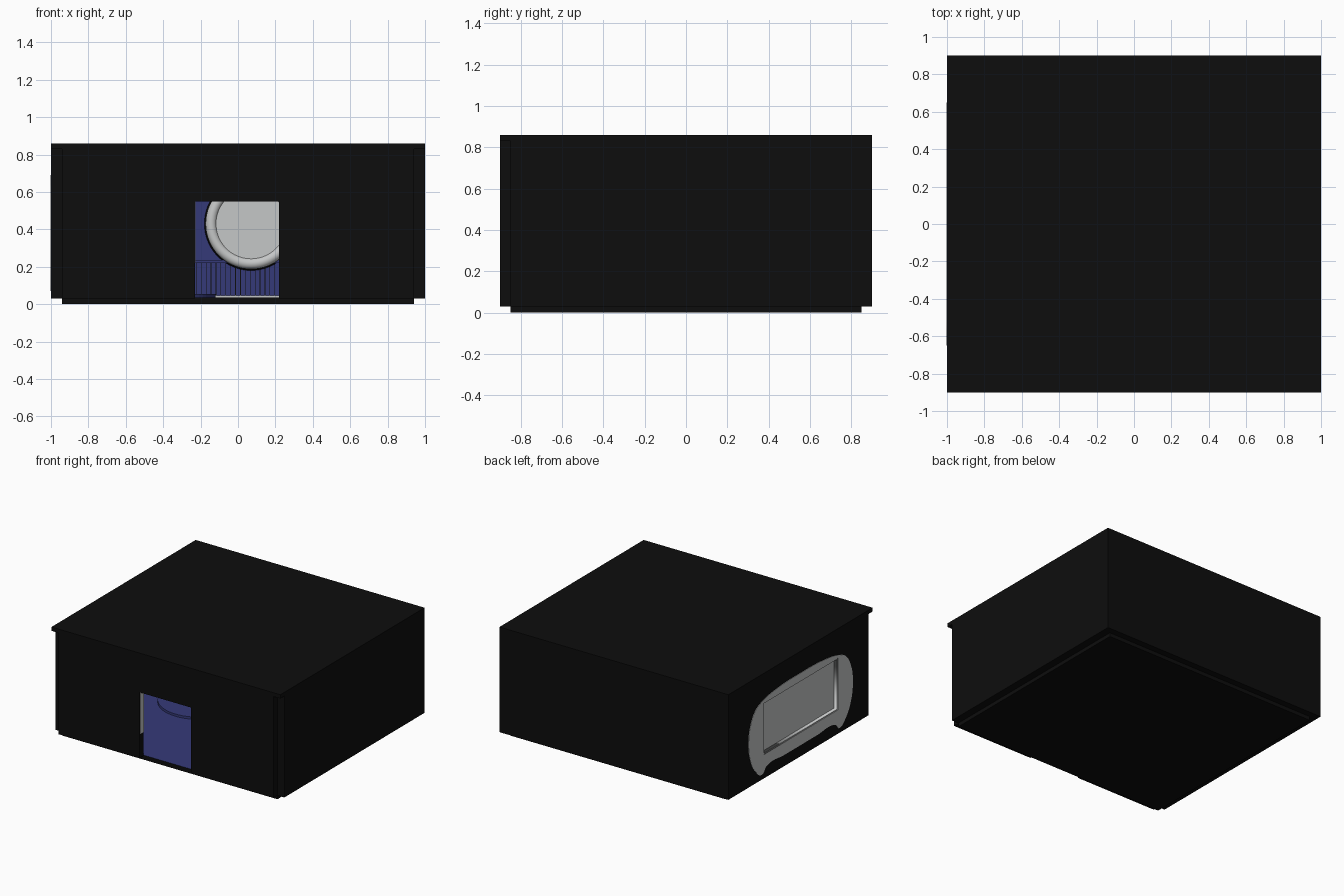
import bpy, bmesh, math
from mathutils import Matrix

if "Cube" in bpy.data.objects:
    bpy.data.objects.remove(bpy.data.objects["Cube"])


def mat(name, rgb):
    m = bpy.data.materials.new(name)
    m.diffuse_color = (*rgb, 1)
    m.use_nodes = True
    m.node_tree.nodes["Principled BSDF"].inputs["Base Color"].default_value = m.diffuse_color
    return m


BLACK = mat("black", (0.004, 0.004, 0.004))
BLUE = mat("navy_blue", (0.036, 0.042, 0.19))
GREY = mat("light_grey", (0.56, 0.57, 0.57))


def finish(name, bm, *mats):
    me = bpy.data.meshes.new(name)
    bm.to_mesh(me)
    bm.free()
    for m in mats:
        me.materials.append(m)
    ob = bpy.data.objects.new(name, me)
    bpy.context.collection.objects.link(ob)
    return ob


def box(name, x, y, z, m, inner=None):
    """Box from (min, max) ranges; faces along 'inner' direction become blue."""
    bm = bmesh.new()
    bmesh.ops.create_cube(bm, size=1)
    for v in bm.verts:
        v.co = [r[0] + (c + 0.5) * (r[1] - r[0]) for c, r in zip(v.co, (x, y, z))]
    bm.normal_update()
    if inner:
        for f in bm.faces:
            if sum(a * b for a, b in zip(f.normal, inner)) > 0.9:
                f.material_index = 1
    return finish(name, bm, m, BLUE)


def disc(name, r, depth, matrix, m, seg=64):
    bm = bmesh.new()
    bmesh.ops.create_cone(bm, cap_ends=True, segments=seg, radius1=r, radius2=r,
                          depth=depth, matrix=matrix)
    return finish(name, bm, m)


def ring(name, loc, R, r, m):
    bpy.ops.mesh.primitive_torus_add(location=loc, rotation=(math.pi / 2, 0, 0), major_radius=R,
                                     minor_radius=r, major_segments=64, minor_segments=16)
    ob = bpy.context.object
    ob.name = name
    ob.data.materials.append(m)
    bpy.ops.object.shade_smooth_by_angle()


def side_plate(name, loops, x, half, m):
    """Flat plate in the YZ plane; later loops cut holes in the first."""
    cu = bpy.data.curves.new(name, 'CURVE')
    cu.dimensions = '2D'
    cu.fill_mode = 'BOTH'
    cu.extrude = half
    cu.resolution_u = 8
    for pts, smooth in loops:
        s = cu.splines.new('BEZIER')
        s.bezier_points.add(len(pts) - 1)
        for bp, (a, b) in zip(s.bezier_points, pts):
            bp.co = (a, b, 0)
            bp.handle_left_type = bp.handle_right_type = 'AUTO' if smooth else 'VECTOR'
        s.use_cyclic_u = True
    cu.materials.append(m)
    ob = bpy.data.objects.new(name, cu)
    bpy.context.collection.objects.link(ob)
    ob.matrix_world = Matrix(((0, 0, 1, x), (1, 0, 0, 0), (0, 1, 0, 0), (0, 0, 0, 1)))
    bpy.ops.object.select_all(action='DESELECT')
    ob.select_set(True)
    bpy.context.view_layer.objects.active = ob
    bpy.ops.object.convert(target='MESH')


def rect(w, z0, z1):
    return [(-w, z0), (w, z0), (w, z1), (-w, z1)]


# Floor, roof and walls: the front corners stay notched
Z = (0.03, 0.83)
box("floor", (-0.94, 0.94), (-0.85, 0.85), (0, 0.035), BLACK, (0, 0, 1))
box("roof", (-1, 1), (-0.9, 0.9), (0.83, 0.86), BLACK)
box("back_wall", (-1, 1), (0.85, 0.9), Z, BLACK, (0, -1, 0))
box("right_wall", (0.94, 1), (-0.85, 0.85), Z, BLACK, (-1, 0, 0))

# Front wall around the doorway
F = (-0.9, -0.85)
box("front_wall_left", (-0.94, -0.23), F, Z, BLACK, (0, 1, 0))
box("front_wall_right", (0.22, 0.94), F, Z, BLACK, (0, 1, 0))
box("front_wall_lintel", (-0.23, 0.22), F, (0.55, 0.83), BLACK, (0, 1, 0))
box("door_jamb_panel", (-0.23, -0.226), (-0.895, -0.85), (0.22, 0.55), GREY)

# Left wall around the window
L = (-1, -0.94)
W, W0, W1 = 0.465, 0.22, 0.63
box("left_wall_lower", L, (-0.85, 0.85), (0.03, W0), BLACK, (1, 0, 0))
box("left_wall_upper", L, (-0.85, 0.85), (W1, 0.83), BLACK, (1, 0, 0))
box("left_wall_front", L, (-0.85, -W), (W0, W1), BLACK, (1, 0, 0))
box("left_wall_back", L, (W, 0.85), (W0, W1), BLACK, (1, 0, 0))

# Window: pale rounded surround, recessed frame and pane
half = [(0, 0.69), (0.3, 0.68), (0.47, 0.65), (0.56, 0.61), (0.63, 0.5), (0.65, 0.38),
        (0.63, 0.24), (0.57, 0.13), (0.48, 0.07), (0.43, 0.115), (0.2, 0.12), (0, 0.12)]
outline = half + [(-a, b) for a, b in reversed(half[1:-1])]
side_plate("window_surround", [(outline, True), (rect(W, W0, W1), False)], -1, 0.003, GREY)
side_plate("window_frame", [(rect(W, W0, W1), False),
                            (rect(W - 0.008, W0 + 0.008, W1 - 0.008), False)], -0.98, 0.02, GREY)
box("window_pane", (-0.972, -0.965), (-W, W), (W0, W1), GREY)

# Back wall wainscot: rail, slats and skirting
box("wainscot_panel", (-0.94, 0.94), (0.835, 0.85), (0.035, 0.22), BLUE)
box("wainscot_rail", (-0.94, 0.94), (0.815, 0.85), (0.22, 0.235), BLUE)
n = 72
for i in range(n):
    x = -0.93 + 1.86 * i / (n - 1)
    box("wainscot_groove", (x - 0.002, x + 0.002), (0.831, 0.836), (0.045, 0.22), BLACK)
box("skirting", (-0.94, 0.94), (0.825, 0.85), (0.035, 0.045), GREY)

# Round framed mirror on the back wall
C = (0.07, 0.80, 0.43)
face_front = Matrix.Translation(C) @ Matrix.Rotation(math.pi / 2, 4, 'X')
disc("mirror_disc", 0.21, 0.03, face_front, GREY)
ring("mirror_frame", C, 0.213, 0.03, GREY)
ring("mirror_backing", (0.07, 0.83, 0.43), 0.235, 0.015, BLACK)

# Round rug on the floor
disc("round_rug", 0.3, 0.02, Matrix.Translation((-0.42, 0.12, 0.043)), BLUE)
